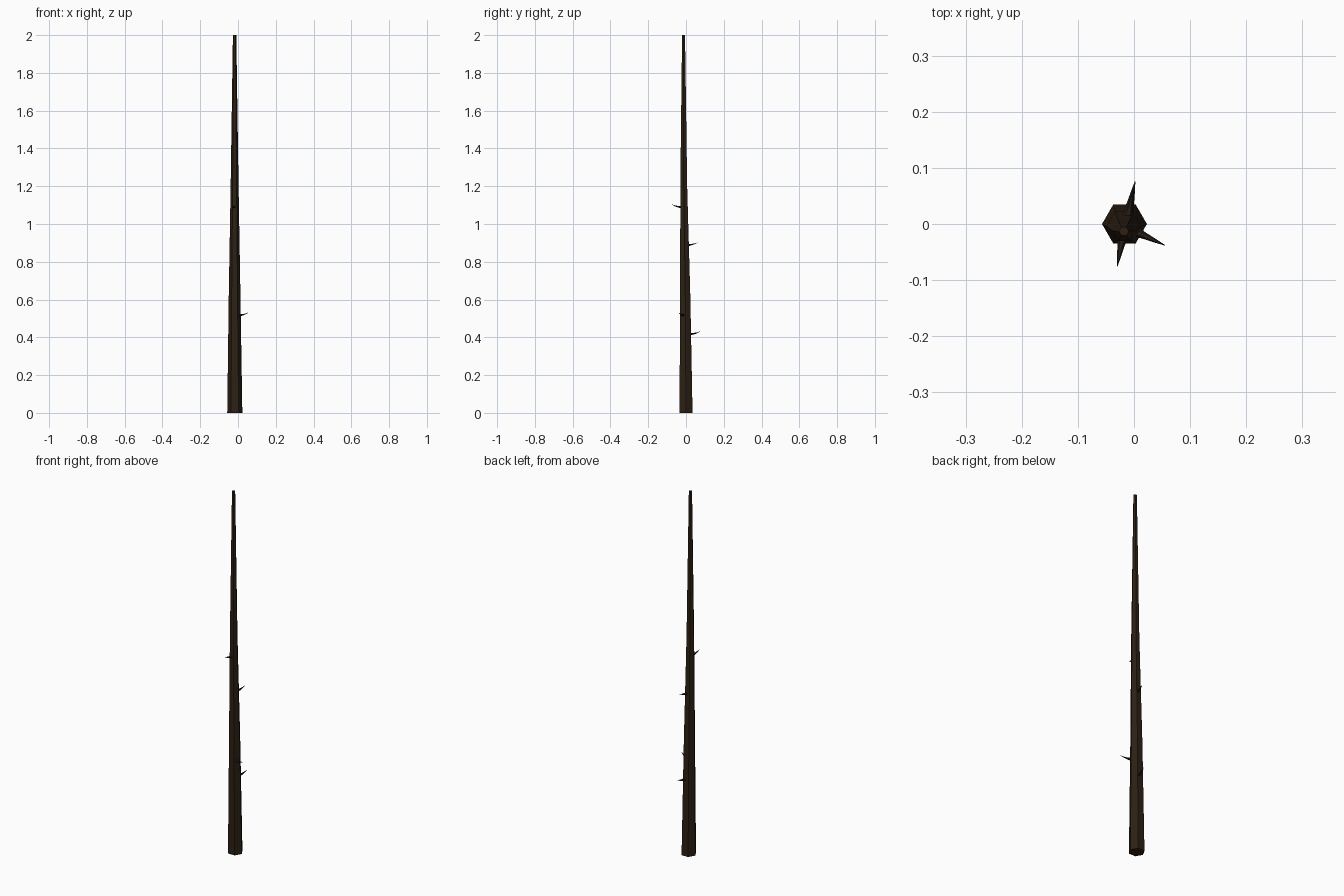
import bpy, bmesh, math
from mathutils import Vector

if "Cube" in bpy.data.objects:
    bpy.data.objects.remove(bpy.data.objects["Cube"])


def material(name, rgb):
    m = bpy.data.materials.new(name)
    m.diffuse_color = (*rgb, 1)
    m.use_nodes = True
    m.node_tree.nodes["Principled BSDF"].inputs["Base Color"].default_value = m.diffuse_color
    return m


def finish(name, bm, mat):
    bmesh.ops.recalc_face_normals(bm, faces=bm.faces)
    me = bpy.data.meshes.new(name)
    bm.to_mesh(me)
    bm.free()
    me.materials.append(mat)
    ob = bpy.data.objects.new(name, me)
    bpy.context.collection.objects.link(ob)
    return ob


def loft(bm, rings):
    for a, b in zip(rings, rings[1:]):
        n = len(a)
        for i in range(n):
            bm.faces.new((a[i], a[(i + 1) % n], b[(i + 1) % n], b[i]))
    bm.faces.new(rings[0][::-1])
    bm.faces.new(rings[-1])


bark = material("bark", (0.026, 0.015, 0.007))
thorn_mat = material("thorn", (0.02, 0.012, 0.009))

# Stem: tapering six-sided cane, leaning slightly to the front
stem = [(-0.017, 0.0, 0.0, 0.040), (-0.018, -0.004, 0.62, 0.031),
        (-0.018, -0.012, 1.2, 0.021), (-0.018, -0.013, 2.0, 0.009)]
bm = bmesh.new()
rings = []
for x, y, z, r in stem:
    rings.append([bm.verts.new((x + r * math.cos(k * math.pi / 3),
                                y + r * math.sin(k * math.pi / 3), z))
                  for k in range(6)])
loft(bm, rings)
finish("stem", bm, bark)


# Thorns: flattened spikes that curve upward at the tip
def thorn(name, root, tip):
    root, tip = Vector(root), Vector(tip)
    out = Vector((tip.x - root.x, tip.y - root.y, 0))
    side = out.normalized().cross(Vector((0, 0, 1)))
    rise = tip.z - root.z
    bm = bmesh.new()
    rings = []
    for t, r in [(0, 0.009), (0.3, 0.006), (0.65, 0.0035), (1, 0.0005)]:
        c = root + out * t + Vector((0, 0, rise * t * t))
        rings.append([bm.verts.new(c + side * r * math.cos(k * math.pi / 3)
                                   + Vector((0, 0, 0.8 * r * math.sin(k * math.pi / 3))))
                      for k in range(6)])
    loft(bm, rings)
    finish(name, bm, thorn_mat)


thorn("thorn_back_low", (-0.009, 0.024, 0.418), (0.002, 0.076, 0.431))
thorn("thorn_right", (0.004, -0.014, 0.517), (0.055, -0.038, 0.531))
thorn("thorn_back_high", (-0.012, 0.010, 0.889), (-0.001, 0.060, 0.901))
thorn("thorn_front", (-0.021, -0.026, 1.09), (-0.030, -0.076, 1.104))
